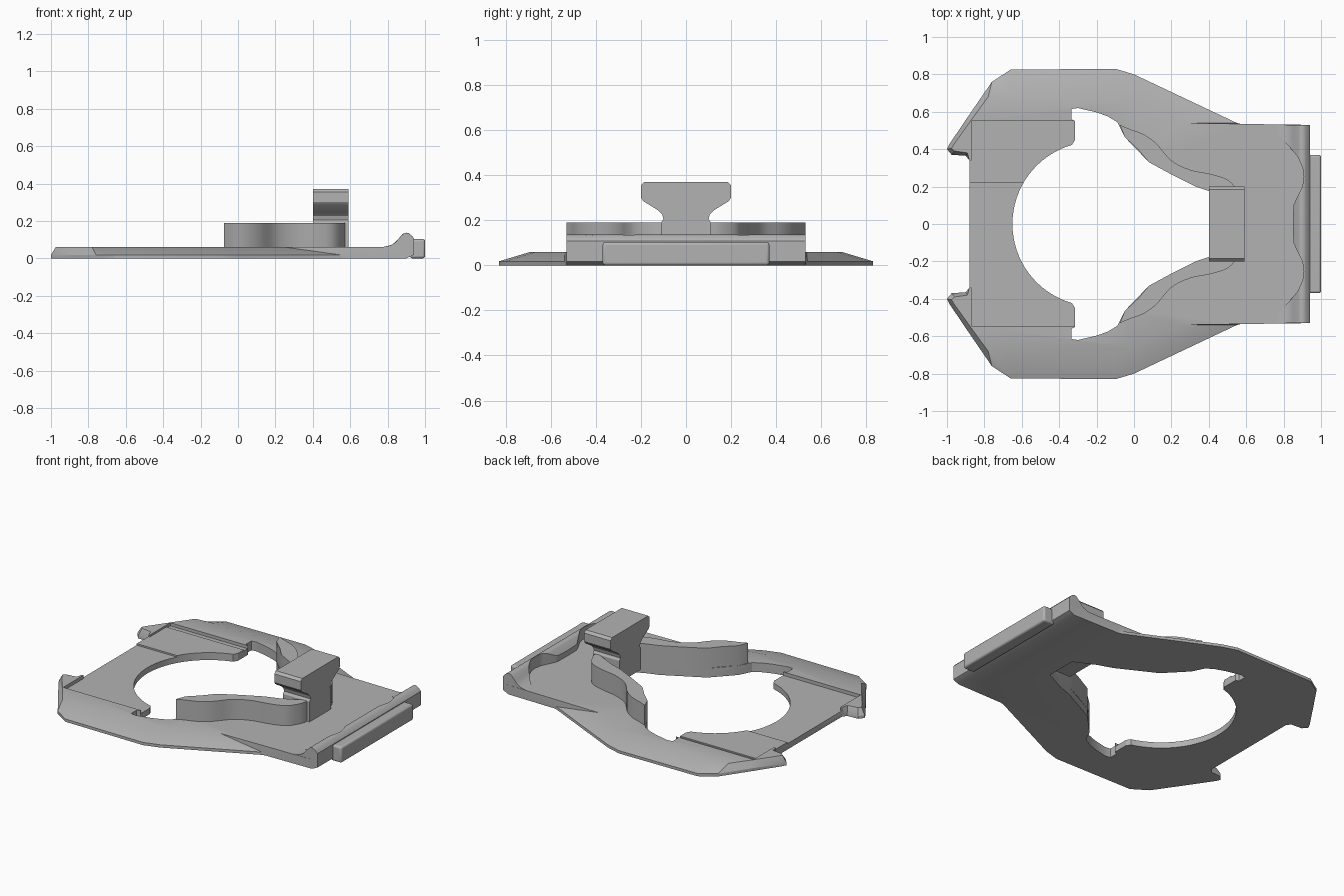
import bpy, bmesh, math

cube = bpy.data.objects.get("Cube")
if cube:
    bpy.data.objects.remove(cube, do_unlink=True)

GREY = (0.45, 0.45, 0.45, 1.0)
grey = bpy.data.materials.new("plain grey")
grey.use_nodes = True
grey.diffuse_color = GREY
grey.node_tree.nodes["Principled BSDF"].inputs["Base Color"].default_value = GREY


def loft(name, rings):
    """Skin closed rings of equal size and cap both ends."""
    bm = bmesh.new()
    rows = [[bm.verts.new(p) for p in ring] for ring in rings]
    n = len(rows[0])
    for a, b in zip(rows, rows[1:]):
        for i in range(n):
            j = (i + 1) % n
            bm.faces.new((a[i], a[j], b[j], b[i]))
    bm.faces.new(rows[0][::-1])
    bm.faces.new(rows[-1])
    bmesh.ops.recalc_face_normals(bm, faces=bm.faces)
    mesh = bpy.data.meshes.new(name)
    bm.to_mesh(mesh)
    bm.free()
    mesh.materials.append(grey)
    obj = bpy.data.objects.new(name, mesh)
    bpy.context.collection.objects.link(obj)
    return obj


def prism(name, outline, z0, z1):
    return loft(name, [[(x, y, z) for x, y in outline] for z in (z0, z1)])


def box(name, x0, x1, y0, y1, z0, z1):
    return prism(name, [(x0, y0), (x1, y0), (x1, y1), (x0, y1)], z0, z1)


def mirrored(half):
    """Close a half outline across the y = 0 line."""
    return half + [(x, -y) for x, y in reversed(half) if y > 0]


def activate(obj):
    bpy.ops.object.select_all(action='DESELECT')
    obj.select_set(True)
    bpy.context.view_layer.objects.active = obj


def cut(obj, cutter):
    cutter.hide_render = True
    mod = obj.modifiers.new("cut", 'BOOLEAN')
    mod.operation = 'DIFFERENCE'
    mod.solver = 'EXACT'
    mod.object = cutter
    activate(obj)
    bpy.ops.object.modifier_apply(modifier=mod.name)
    bpy.data.objects.remove(cutter, do_unlink=True)


def soften(obj, width):
    mod = obj.modifiers.new("soft edges", 'BEVEL')
    mod.width = width
    mod.segments = 3
    mod.limit_method = 'ANGLE'


def smooth_path(points, steps=5):
    """Catmull-Rom curve through the points."""
    out = []
    p = [points[0]] + points + [points[-1]]
    for a, b, c, d in zip(p, p[1:], p[2:], p[3:]):
        for s in range(steps):
            t = s / steps
            out.append(tuple(
                0.5 * (2 * b[k] + (c[k] - a[k]) * t
                       + (2 * a[k] - 5 * b[k] + 4 * c[k] - d[k]) * t * t
                       + (3 * b[k] - a[k] - 3 * c[k] + d[k]) * t ** 3)
                for k in (0, 1)))
    return out + [points[-1]]


def interp(x, table):
    for (x0, v0), (x1, v1) in zip(table, table[1:]):
        if x <= x1:
            return v0 + (v1 - v0) * max(0, x - x0) / (x1 - x0)
    return table[-1][1]


# Base plate with sloping flanks
rim = [(-.88, .34), (-.9, .365), (-.975, .37), (-1, .4), (-.985, .43), (-.87, .6),
       (-.76, .76), (-.66, .825), (-.1, .83), (0, .8), (.55, .54), (.57, .535), (.94, .53)]
crest = [(-.88, .34), (-.89, .38), (-.96, .39), (-.975, .405), (-.96, .43), (-.86, .57),
         (-.78, .68), (-.66, .69), (-.1, .69), (0, .665), (.25, .54), (.57, .535), (.94, .53)]
foot = rim[:-1] + [(.9, .53)]
plate = loft("base_plate", [[(x, y, z) for x, y in mirrored(r)]
                            for r, z in ((foot, 0), (rim, .018), (crest, .06))])

# Central opening: round at one end, tapering at the other
arc = [(-.21 - .44 * math.cos(a), .44 * math.sin(a))
       for a in (math.radians(74 * i / 16) for i in range(17))]
opening = arc + [(-.315, .45), (-.315, .55), (-.335, .56), (-.335, .615), (-.3, .62),
                 (-.2, .597), (-.14, .575), (-.09, .545), (-.05, .465), (.08, .33),
                 (.33, .2), (.42, .17), (.56, .1)]
cut(plate, prism("opening_cutter", mirrored(opening), -.1, .2))

# Stepped recess beside the round end
for y0, y1, floor in ((-.545, .22, .038), (.22, .51, .048), (.51, .55, .04)):
    cut(plate, box("recess_cutter", -.87, -.29, y0, y1, floor, .2))
for y0, y1, floor in ((-.34, .22, .038), (.22, .34, .048)):
    cut(plate, box("edge_cutter", -1.1, -.86, y0, y1, floor, .2))

# Curved arms flanking the opening
outer = smooth_path([(-.075, .53), (-.03, .51), (.05, .48), (.12, .43), (.2, .34),
                     (.3, .29), (.42, .265), (.51, .23), (.56, .16), (.575, .1)])
inner = [(.56, .1), (.42, .17), (.33, .2), (.2, .265), (.08, .33), (.02, .4),
         (-.05, .465)]
for side, name in ((1, "back_arm"), (-1, "front_arm")):
    prism(name, [(x, side * y) for x, y in outer + inner], .05, .19)

# Flared post
flare = [(.11, .05), (.11, .19), (.1, .205), (.105, .225), (.125, .245), (.19, .285),
         (.2, .3), (.2, .355), (.185, .37)]
section = flare + [(-y, z) for y, z in reversed(flare)]
loft("post", [[(x, y, z) for y, z in section] for x in (.4, .59)])

# End ridge with two scooped hollows
ramp = [(.77, .06), (.81, .067), (.84, .083), (.865, .113), (.885, .133), (.9, .137),
        (.915, .133), (.93, .12), (.94, .108)]
scoop = [(0, .85), (.1, .852), (.15, .875), (.2, .9), (.25, .908), (.3, .902),
         (.36, .875), (.42, .825), (.46, .785), (.48, .77), (.53, .77)]
rings = []
for i in range(-40, 41):
    y = .53 * i / 40
    start = interp(abs(y), scoop)
    ring = [(start, y, .03)]
    for k in range(17):
        x = start + (.94 - start) * k / 16
        ring.append((x, y, interp(x, ramp)))
    rings.append(ring + [(.94, y, .03)])
loft("end_ridge", rings)

# End tab
tab = box("end_tab", .92, 1, -.37, .37, 0, .103)
soften(tab, .012)

for obj in list(bpy.context.scene.objects):
    if obj.type == 'MESH' and grey.name in obj.data.materials:
        activate(obj)
        bpy.ops.object.shade_smooth_by_angle(angle=math.radians(28))
